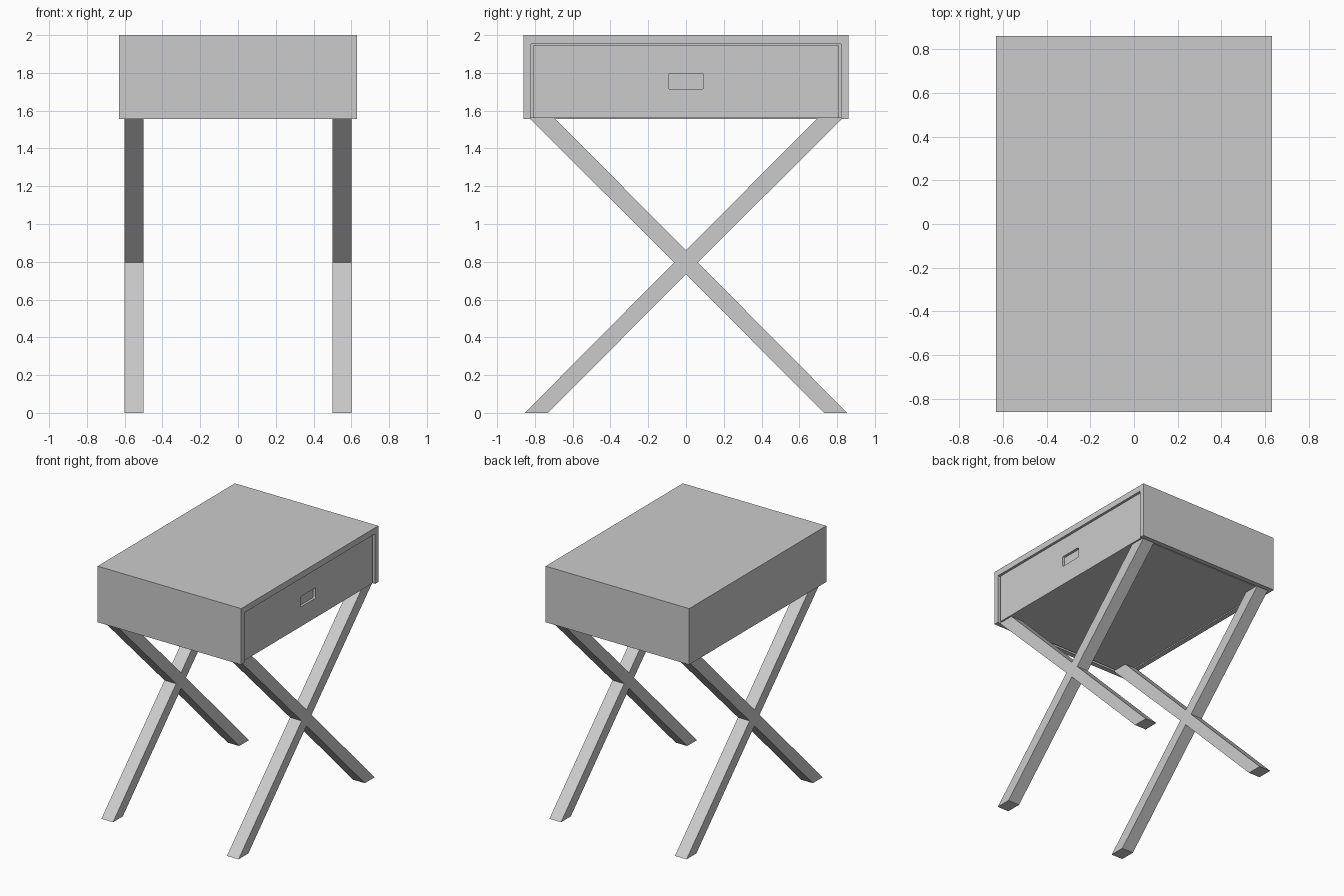
import bpy, bmesh

if "Cube" in bpy.data.objects:
    bpy.data.objects.remove(bpy.data.objects["Cube"])


def finish(name, bm):
    bmesh.ops.recalc_face_normals(bm, faces=bm.faces)
    mesh = bpy.data.meshes.new(name)
    bm.to_mesh(mesh)
    bm.free()
    obj = bpy.data.objects.new(name, mesh)
    bpy.context.collection.objects.link(obj)
    return obj


def box(name, lo, hi, round_x=0):
    """Box between two corners; optionally round the edges running along x."""
    bm = bmesh.new()
    bmesh.ops.create_cube(bm, size=1)
    for v in bm.verts:
        v.co = [lo[i] + (v.co[i] + 0.5) * (hi[i] - lo[i]) for i in range(3)]
    if round_x:
        edges = [e for e in bm.edges
                 if abs(e.verts[0].co.x - e.verts[1].co.x) > 1e-5]
        bmesh.ops.bevel(bm, geom=edges, offset=round_x, segments=3,
                        profile=0.5, affect='EDGES')
    return finish(name, bm)


def cut(obj, cutter):
    mod = obj.modifiers.new("cut", 'BOOLEAN')
    mod.operation = 'DIFFERENCE'
    mod.solver = 'EXACT'
    mod.object = cutter
    cutter.hide_render = True
    cutter.hide_viewport = True
    cutter.display_type = 'WIRE'


# Casing: shell open at the drawer side (+x) and underneath
casing = box("casing", (-0.63, -0.86, 1.555), (0.63, 0.86, 2.0))
cut(casing, box("casing_cutter", (-0.59, -0.82, 1.4), (0.8, 0.82, 1.952)))

# Drawer, slightly recessed, with a finger slot in its front
drawer = box("drawer", (-0.585, -0.807, 1.56), (0.615, 0.807, 1.947))
cut(drawer, box("slot_cutter", (0.595, -0.093, 1.715), (0.7, 0.093, 1.797), 0.008))

# Crossed legs: one X-shaped profile extruded along x and mirrored
half = [(0, 0.735), (0.73, 0), (0.853, 0), (0.062, 0.797),
        (0.835, 1.565), (0.70, 1.565), (0, 0.86)]
profile = half + [(-y, z) for y, z in reversed(half[1:-1])]
bm = bmesh.new()
face = bm.faces.new([bm.verts.new((0.5, y, z)) for y, z in profile])
ext = bmesh.ops.extrude_face_region(bm, geom=[face])
moved = [g for g in ext["geom"] if isinstance(g, bmesh.types.BMVert)]
bmesh.ops.translate(bm, verts=moved, vec=(0.102, 0, 0))
legs = finish("crossed_legs", bm)
legs.modifiers.new("mirror", 'MIRROR').use_axis = (True, False, False)
